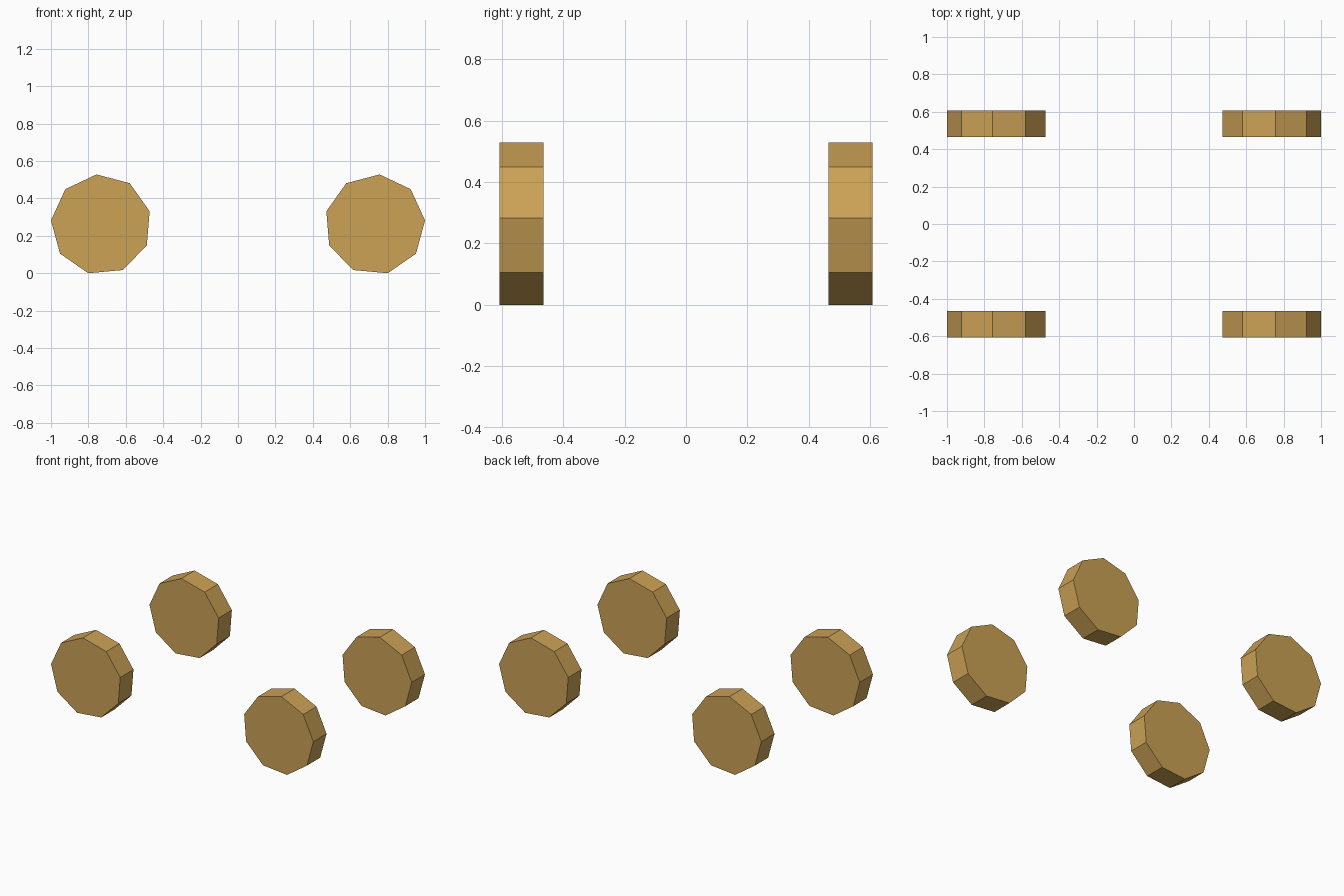
import bpy, bmesh, math

if "Cube" in bpy.data.objects:
    bpy.data.objects.remove(bpy.data.objects["Cube"])

# one flat tan colour
tan = bpy.data.materials.new("tan wood")
tan.diffuse_color = (0.60, 0.36, 0.093, 1)
tan.use_nodes = True
tan.node_tree.nodes["Principled BSDF"].inputs["Base Color"].default_value = tan.diffuse_color

SIDES, RADIUS = 9, 0.269
CX, CZ = 0.732, 0.260          # wheel centre
Y_IN, Y_OUT = 0.464, 0.608     # inner and outer faces
START = math.radians(4.7)      # turn of the nonagon


def wheel(name, sx, sy):
    """Nine-sided disc with its axle along y, mirrored by sx and sy."""
    bm = bmesh.new()
    ring = []
    for i in range(SIDES):
        a = START + 2 * math.pi * i / SIDES
        ring.append(bm.verts.new((sx * (CX + RADIUS * math.cos(a)), sy * Y_IN,
                                  CZ + RADIUS * math.sin(a))))
    face = bm.faces.new(ring)
    ext = bmesh.ops.extrude_face_region(bm, geom=[face], use_keep_orig=True)
    verts = [g for g in ext["geom"] if isinstance(g, bmesh.types.BMVert)]
    bmesh.ops.translate(bm, verts=verts, vec=(0, sy * (Y_OUT - Y_IN), 0))
    bmesh.ops.recalc_face_normals(bm, faces=bm.faces)
    mesh = bpy.data.meshes.new(name)
    bm.to_mesh(mesh)
    bm.free()
    mesh.materials.append(tan)
    bpy.context.collection.objects.link(bpy.data.objects.new(name, mesh))


# four wheels, mirrored left-right and front-back
for sx, side in ((-1, "left"), (1, "right")):
    for sy, end in ((-1, "front"), (1, "back")):
        wheel(f"{end}_{side}_wheel", sx, sy)
